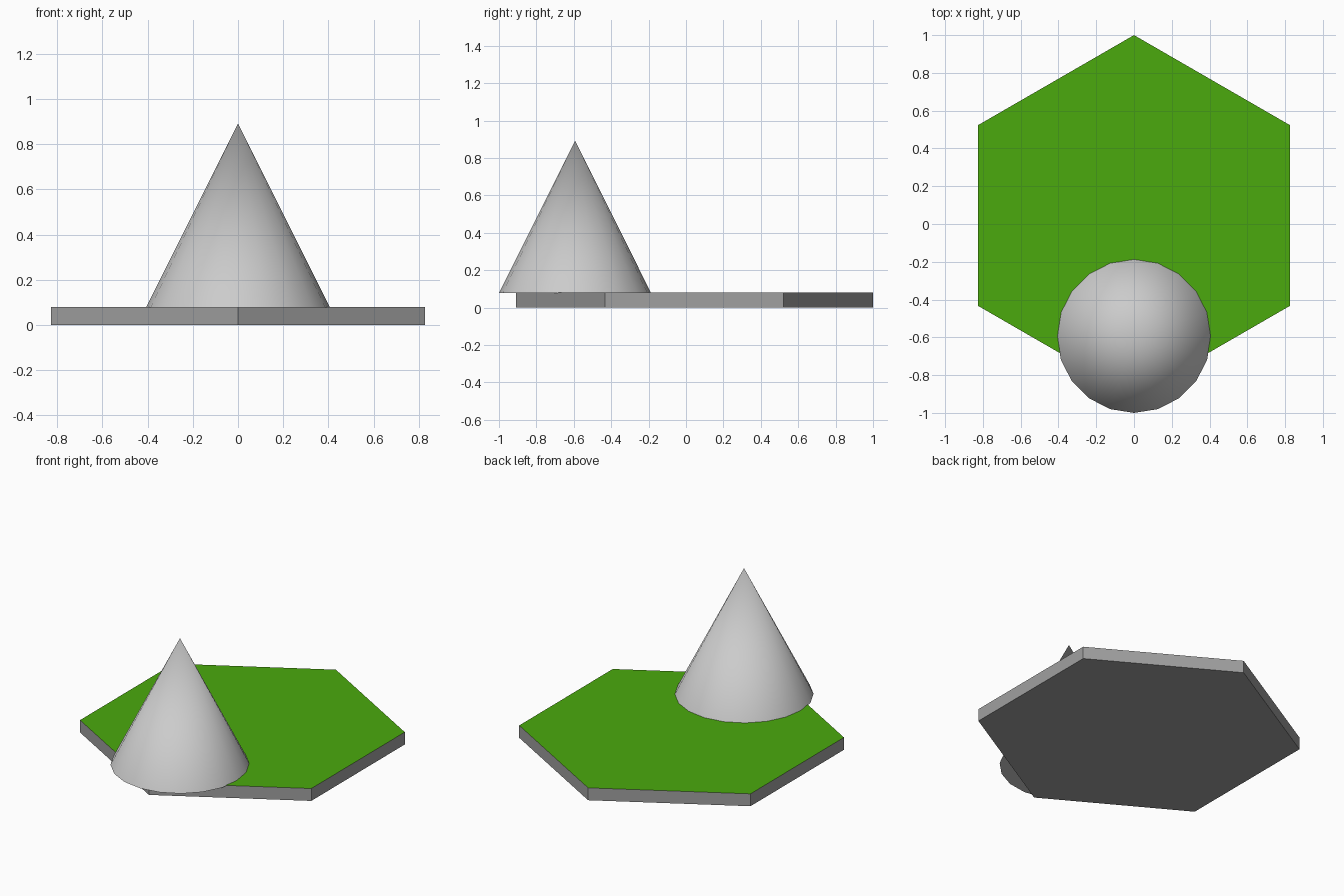
import bpy
import math

if "Cube" in bpy.data.objects:
    bpy.data.objects.remove(bpy.data.objects["Cube"])

# Materials: plain sides and underside, green top
plain = bpy.data.materials.new("plain_grey")
plain.diffuse_color = (0.35, 0.35, 0.35, 1)
plain.use_nodes = True
plain.node_tree.nodes["Principled BSDF"].inputs["Base Color"].default_value = plain.diffuse_color
green = bpy.data.materials.new("grass_green")
green.diffuse_color = (0.07, 0.4, 0.004, 1)
green.use_nodes = True
green.node_tree.nodes["Principled BSDF"].inputs["Base Color"].default_value = green.diffuse_color

# Hexagonal tile, points along y
TOP = 0.08
bpy.ops.mesh.primitive_cylinder_add(vertices=6, radius=0.955, depth=TOP,
                                    location=(0, 0.045, TOP / 2))
tile = bpy.context.object
tile.name = "hex_tile"
tile.data.materials.append(plain)
tile.data.materials.append(green)
for face in tile.data.polygons:
    face.material_index = 1 if face.normal.z > 0.5 else 0

# Cone overhanging the front corner, base sunk a hair into the tile
BASE, APEX = 0.077, 0.892
bpy.ops.mesh.primitive_cone_add(vertices=20, radius1=0.407, radius2=0,
                                depth=APEX - BASE,
                                location=(0, -0.593, (BASE + APEX) / 2))
cone = bpy.context.object
cone.name = "cone_peak"
bpy.ops.object.shade_smooth_by_angle(angle=math.radians(40))
